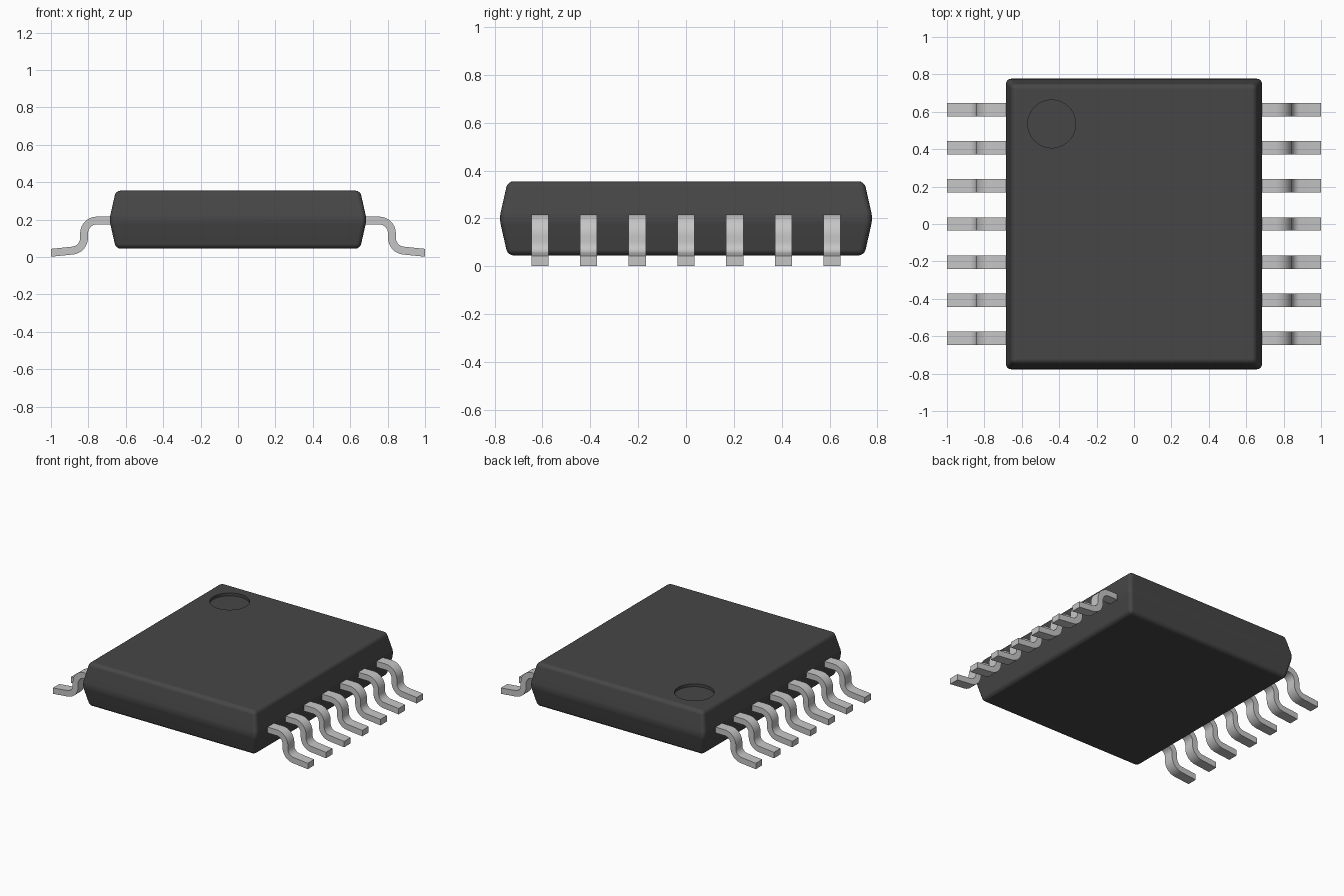
import bpy, bmesh, math
from mathutils import Vector

if "Cube" in bpy.data.objects:
    bpy.data.objects.remove(bpy.data.objects["Cube"], do_unlink=True)


def material(name, value, rough):
    m = bpy.data.materials.new(name)
    m.use_nodes = True
    color = (value, value, value, 1)
    m.diffuse_color = color
    bsdf = m.node_tree.nodes["Principled BSDF"]
    bsdf.inputs["Base Color"].default_value = color
    bsdf.inputs["Roughness"].default_value = rough
    return m


BLACK = material("black plastic", 0.062, 0.6)
METAL = material("tinned metal", 0.56, 0.5)


def finish(bm, name, mat):
    bmesh.ops.recalc_face_normals(bm, faces=bm.faces)
    me = bpy.data.meshes.new(name)
    bm.to_mesh(me)
    bm.free()
    me.materials.append(mat)
    ob = bpy.data.objects.new(name, me)
    bpy.context.collection.objects.link(ob)
    return ob


def activate(ob):
    bpy.ops.object.select_all(action='DESELECT')
    ob.select_set(True)
    bpy.context.view_layer.objects.active = ob


# Moulded body: stacked rectangles, widest at the parting line
bm = bmesh.new()
rings = []
for hx, hy, z in ((0.653, 0.745, 0.045), (0.688, 0.78, 0.2), (0.653, 0.745, 0.355)):
    rings.append([bm.verts.new((sx * hx, sy * hy, z))
                  for sx, sy in ((-1, -1), (1, -1), (1, 1), (-1, 1))])
for lo, hi in zip(rings, rings[1:]):
    for i in range(4):
        j = (i + 1) % 4
        bm.faces.new((lo[i], lo[j], hi[j], hi[i]))
bm.faces.new(rings[0])
bm.faces.new(rings[-1])
body = finish(bm, "body", BLACK)

bevel = body.modifiers.new("rounded edges", 'BEVEL')
bevel.width = 0.025
bevel.segments = 4
bevel.limit_method = 'ANGLE'
bevel.angle_limit = math.radians(15)

# Shallow round pin-one dimple cut into the top
bpy.ops.mesh.primitive_cylinder_add(vertices=64, radius=0.128, depth=0.1,
                                    location=(-0.44, 0.535, 0.335 + 0.05))
cutter = bpy.context.object
cutter.name = "dimple_cutter"
cutter.hide_render = True
cutter.data.materials.append(BLACK)
cut = body.modifiers.new("dimple", 'BOOLEAN')
cut.operation = 'DIFFERENCE'
cut.solver = 'EXACT'
cut.object = cutter

activate(body)
for name in ("rounded edges", "dimple"):
    bpy.ops.object.modifier_apply(modifier=name)
bpy.data.objects.remove(cutter, do_unlink=True)
bpy.ops.object.shade_smooth_by_angle(angle=math.radians(35))
weighted = body.modifiers.new("flat tops", 'WEIGHTED_NORMAL')
weighted.keep_sharp = True


# Gull-wing lead: centre line in x, z with two round bends
def arc(cx, cz, r, a0, a1, n=8):
    return [Vector((cx + r * math.cos(math.radians(a0 + (a1 - a0) * i / n)),
                    cz + r * math.sin(math.radians(a0 + (a1 - a0) * i / n))))
            for i in range(n + 1)]


PATH = ([Vector((0.62, 0.195))] + arc(0.755, 0.127, 0.068, 90, 0)
        + arc(0.891, 0.102, 0.068, 180, 264) + [Vector((1.0, 0.0225))])
THICK, WIDTH, PITCH = 0.042, 0.072, 0.2035


def add_lead(bm, side, y):
    rings = []
    for i, p in enumerate(PATH):
        d = (PATH[min(i + 1, len(PATH) - 1)] - PATH[max(i - 1, 0)]).normalized()
        if i == len(PATH) - 1:
            d = Vector((1, 0))
        n = Vector((-d.y, d.x)) * THICK / 2
        rings.append([bm.verts.new((side * q.x, y + w * WIDTH / 2, max(q.y, 0)))
                      for q, w in ((p + n, -1), (p + n, 1), (p - n, 1), (p - n, -1))])
    for a, b in zip(rings, rings[1:]):
        for i in range(4):
            j = (i + 1) % 4
            bm.faces.new((a[i], a[j], b[j], b[i]))
    bm.faces.new(rings[0])
    bm.faces.new(rings[-1])


for side, label in ((1, "left"), (-1, "right")):
    for k in range(7):
        bm = bmesh.new()
        add_lead(bm, side, (k - 3) * PITCH)
        lead = finish(bm, f"{label}_lead_{k + 1}", METAL)
        activate(lead)
        bpy.ops.object.shade_smooth_by_angle(angle=math.radians(35))
